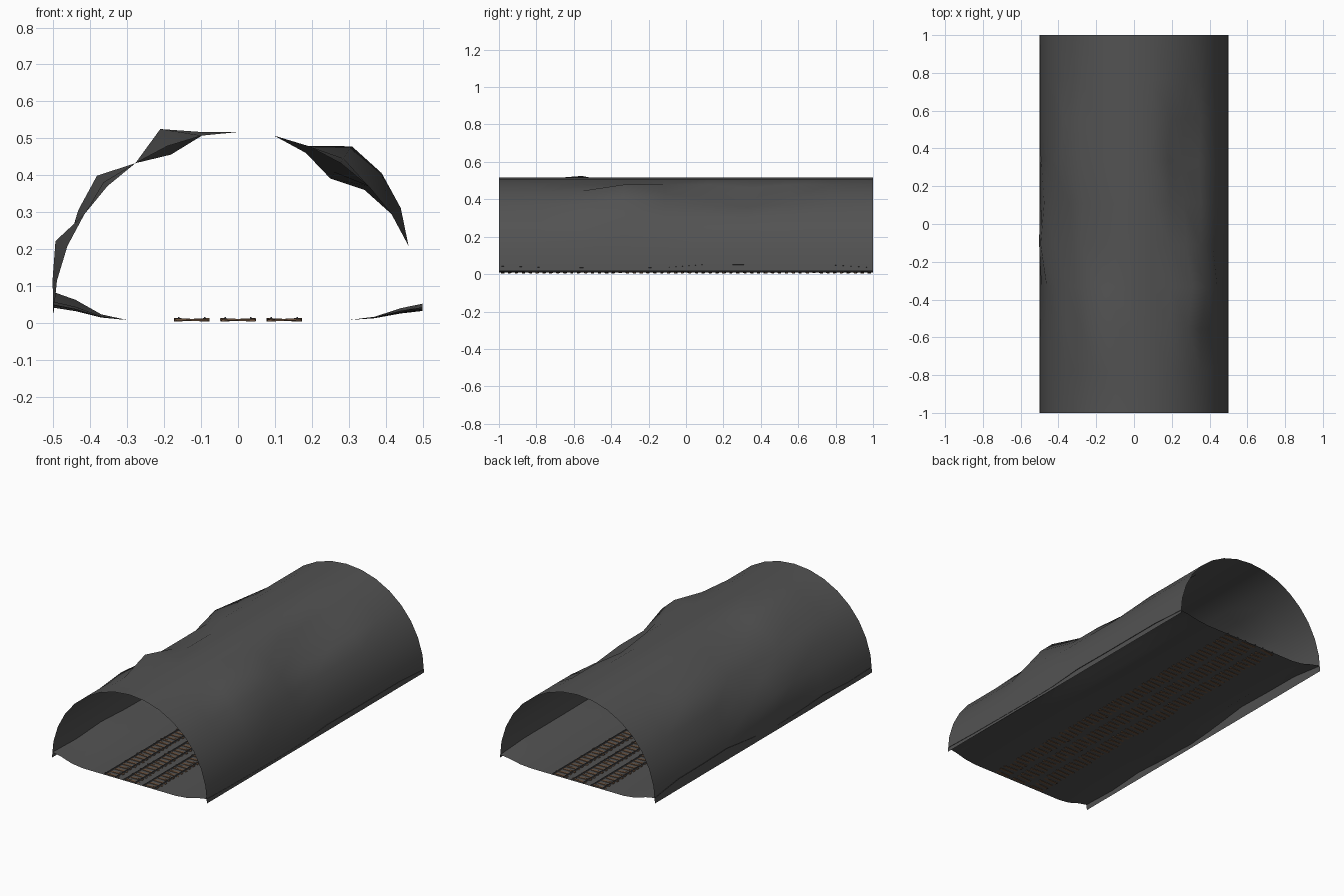
import bpy, bmesh, math, random
from mathutils import Matrix, Vector

if "Cube" in bpy.data.objects:
    bpy.data.objects.remove(bpy.data.objects["Cube"])

random.seed(4)
ROWS = 9      # lengthwise segments
ARC = 16      # segments round the arch


def material(name, rgb):
    m = bpy.data.materials.new(name)
    m.diffuse_color = (*rgb, 1)
    m.use_nodes = True
    m.node_tree.nodes["Principled BSDF"].inputs["Base Color"].default_value = m.diffuse_color
    return m


def make_object(name, bm, mat, smooth=False):
    me = bpy.data.meshes.new(name)
    bm.to_mesh(me)
    bm.free()
    me.materials.append(mat)
    if smooth:
        for p in me.polygons:
            p.use_smooth = True
    ob = bpy.data.objects.new(name, me)
    bpy.context.collection.objects.link(ob)
    return ob


def grid_object(name, cols, point, mat):
    """Open sheet: point(i, j) gives the vertex at column i, row j."""
    bm = bmesh.new()
    v = [[bm.verts.new(point(i, j)) for i in range(cols)] for j in range(ROWS + 1)]
    for j in range(ROWS):
        for i in range(cols - 1):
            bm.faces.new((v[j][i], v[j][i + 1], v[j + 1][i + 1], v[j + 1][i]))
    return make_object(name, bm, mat, True)


def add_box(bm, size, matrix):
    bmesh.ops.create_cube(bm, size=1, matrix=matrix @ Matrix.Diagonal((*size, 1)))


stone = material("dark_stone", (0.085, 0.085, 0.085))
wood = material("sleeper_wood", (0.16, 0.09, 0.05))
steel = material("rail_steel", (0.09, 0.09, 0.095))


def row_y(j):
    return -1 + 2 * j / ROWS


# Arched rock shell: half circle with a few bulges and dents (angle step, row)
bumps = {
    (3, 3): .03, (4, 3): .05, (5, 3): .055, (5, 2): .015,
    (4, 6): -.015, (5, 6): -.05, (6, 6): -.02, (5, 5): -.03, (5, 7): -.025,
    (10, 2): .05, (9, 2): .01, (10, 4): -.025,
    (12, 6): .04, (12, 7): .02, (12, 2): .015, (13, 6): .02,
    (14, 4): .035, (15, 4): .012, (14, 5): .015,
}


def shell_point(i, j):
    a = math.pi * i / ARC
    r = 0.5 + bumps.get((i, j), 0)
    return Vector((r * math.cos(a), row_y(j), 0.017 + r * math.sin(a)))


grid_object("tunnel_shell", ARC + 1, shell_point, stone)

# Floor sheet: flat in the middle, edges curl up unevenly
floor_x = [-.5, -.44, -.37, -.3, -.18, -.06, .06, .18, .3, .37, .44, .5]
lift = {.5: 1, .44: .72, .37: .2}
left_edge = [random.uniform(.03, .08) for _ in range(ROWS + 1)]
right_edge = [random.uniform(.022, .046) for _ in range(ROWS + 1)]


def floor_point(i, j):
    x = floor_x[i]
    edge = left_edge[j] if x < 0 else right_edge[j]
    return Vector((x, row_y(j), 0.008 + edge * lift.get(abs(x), 0)))


grid_object("tunnel_floor", len(floor_x), floor_point, stone)

# Three tracks: loose wooden sleepers under a pair of rails
SLEEPERS = 54
for label, cx in (("left", -.125), ("middle", 0), ("right", .125)):
    bm = bmesh.new()
    for k in range(SLEEPERS):
        y = -0.98 + 1.96 * k / (SLEEPERS - 1)
        m = (Matrix.Translation((cx + random.uniform(-.003, .003), y, 0.0085))
             @ Matrix.Rotation(random.uniform(-.07, .07), 4, 'Z')
             @ Matrix.Rotation(random.uniform(-.06, .06), 4, 'Y'))
        add_box(bm, (.09, .014, .005), m)
    make_object(label + "_sleepers", bm, wood)

    bm = bmesh.new()
    for s in (-1, 1):
        # rail foot and head
        add_box(bm, (.008, 2, .002), Matrix.Translation((cx + s * .035, 0, .0115)))
        add_box(bm, (.004, 2, .004), Matrix.Translation((cx + s * .035, 0, .0145)))
    make_object(label + "_rails", bm, steel)
